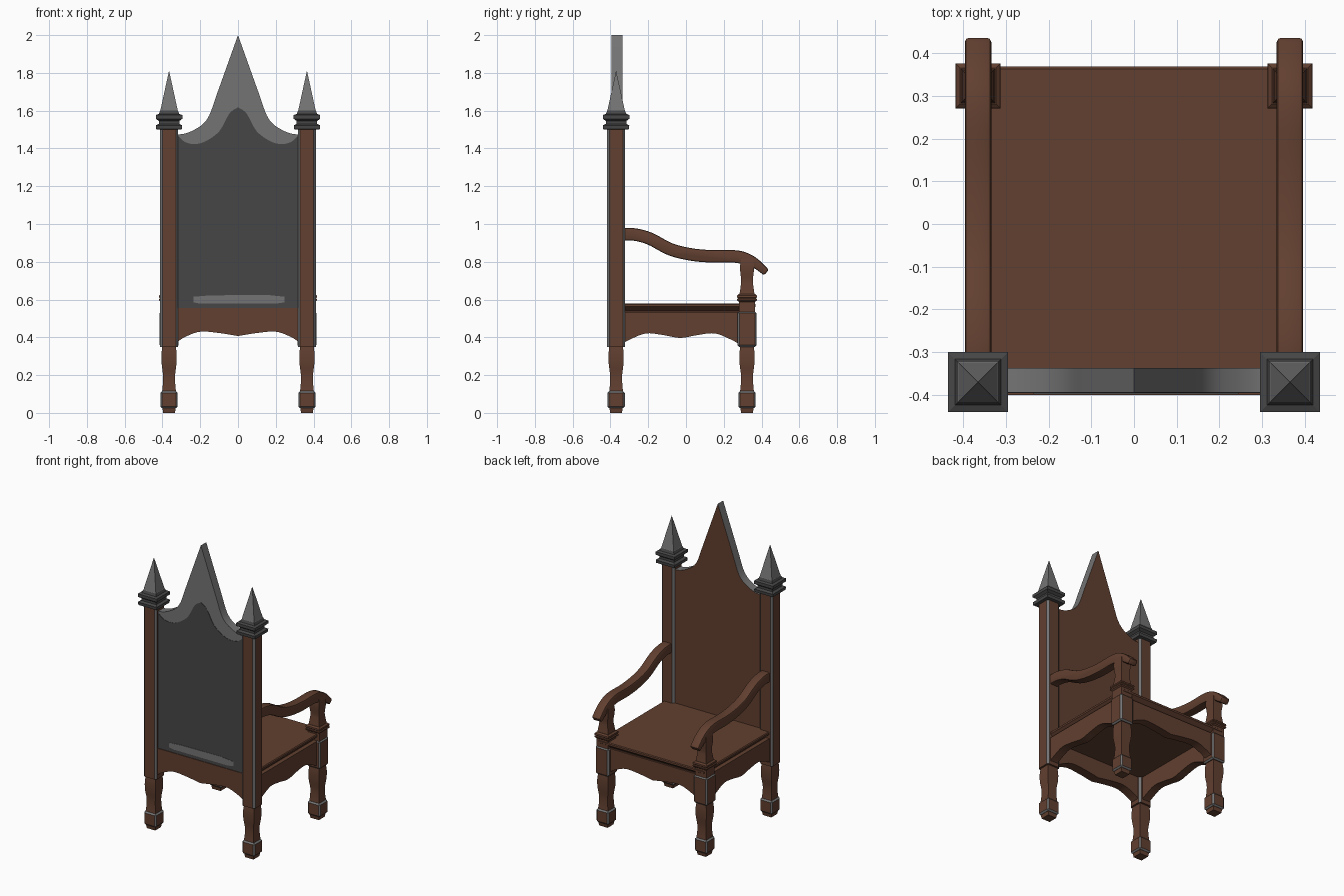
import bpy, bmesh, math
from mathutils import Vector

if "Cube" in bpy.data.objects:
    bpy.data.objects.remove(bpy.data.objects["Cube"])


def material(name, rgb):
    m = bpy.data.materials.new(name)
    m.diffuse_color = (*rgb, 1)
    m.use_nodes = True
    m.node_tree.nodes["Principled BSDF"].inputs["Base Color"].default_value = m.diffuse_color
    return m


BROWN = material("brown wood", (0.120, 0.050, 0.029))
LIGHT = material("light grey metal", (0.175, 0.175, 0.175))
DARK = material("dark grey metal", (0.062, 0.062, 0.062))


def finish(name, bm, mats, smooth=False):
    bmesh.ops.recalc_face_normals(bm, faces=bm.faces[:])
    me = bpy.data.meshes.new(name)
    bm.to_mesh(me)
    bm.free()
    for m in mats:
        me.materials.append(m)
    ob = bpy.data.objects.new(name, me)
    bpy.context.collection.objects.link(ob)
    if smooth:
        bpy.ops.object.select_all(action='DESELECT')
        ob.select_set(True)
        bpy.context.view_layer.objects.active = ob
        bpy.ops.object.shade_smooth_by_angle(angle=math.radians(35))
    return ob


def spline(pts, n=5):
    """Catmull-Rom curve through 2D points."""
    p = [Vector(q) for q in pts]
    p = [2 * p[0] - p[1]] + p + [2 * p[-1] - p[-2]]
    out = []
    for i in range(1, len(p) - 2):
        a, b, c, d = p[i - 1:i + 3]
        for k in range(n):
            t = k / n
            out.append(0.5 * (2 * b + (c - a) * t + (2 * a - 5 * b + 4 * c - d) * t * t
                              + (3 * b - a - 3 * c + d) * t ** 3))
    return out + [p[-2]]


def edged_box(name, lo, hi, bevel, vertical_only=False):
    """Wooden box with grey chamfered edges."""
    bm = bmesh.new()
    bmesh.ops.create_cube(bm, size=1)
    for v in bm.verts:
        v.co = Vector([(l + h) / 2 + c * (h - l) for l, h, c in zip(lo, hi, v.co)])
    edges = [e for e in bm.edges
             if not vertical_only or abs(e.verts[0].co.z - e.verts[1].co.z) > 0.01]
    bmesh.ops.bevel(bm, geom=edges, offset=bevel, segments=1, affect='EDGES')
    bm.normal_update()
    for f in bm.faces:
        f.material_index = int(max(abs(c) for c in f.normal) < 0.95)
    return finish(name, bm, [BROWN, LIGHT])


def square_turned(name, x, y, profile, mats, split=None, smooth=False):
    """Square section following a (z, half width) profile; above split the second material."""
    bm = bmesh.new()
    rings = [[bm.verts.new((x + sx * h, y + sy * h, z))
              for sx, sy in ((-1, -1), (1, -1), (1, 1), (-1, 1))] for z, h in profile]
    for a, b, (z, _) in zip(rings, rings[1:], profile):
        for i in range(4):
            j = (i + 1) % 4
            f = bm.faces.new((a[i], a[j], b[j], b[i]))
            f.material_index = int(split is not None and z >= split)
    bm.faces.new(rings[0])
    bm.faces.new(rings[-1])
    return finish(name, bm, mats, smooth)


def prism(name, outline, axis, lo, hi, mats, bevel=0, rule=None, smooth=False):
    """Extrude a (u, z) outline along x or y."""
    bm = bmesh.new()
    place = (lambda u, z, t: (t, u, z)) if axis == 'x' else (lambda u, z, t: (u, t, z))
    a = [bm.verts.new(place(u, z, lo)) for u, z in outline]
    b = [bm.verts.new(place(u, z, hi)) for u, z in outline]
    bm.faces.new(a)
    bm.faces.new(b)
    for i in range(len(a)):
        j = (i + 1) % len(a)
        bm.faces.new((a[i], a[j], b[j], b[i]))
    bmesh.ops.recalc_face_normals(bm, faces=bm.faces[:])
    bm.normal_update()
    if rule:
        for f in bm.faces:
            f.material_index = rule(f.normal)
    if bevel:
        sharp = [e for e in bm.edges if e.calc_face_angle(0) > 0.9]
        bmesh.ops.bevel(bm, geom=sharp, offset=bevel, segments=2, profile=0.5, affect='EDGES')
    return finish(name, bm, mats, smooth)


def both_sides(half):
    """Mirror a left-to-centre curve to the right."""
    return half + [(-u, z) for u, z in reversed(half[:-1])]


PX, BY, FY = 0.365, -0.37, 0.323
LEG = [tuple(p) for p in spline([(0.11, 0.037), (0.15, 0.033), (0.20, 0.032), (0.26, 0.039),
                                 (0.31, 0.040), (0.352, 0.036)])]
BALUSTER = [tuple(p) for p in spline([(0.62, 0.041), (0.66, 0.035), (0.70, 0.031),
                                      (0.75, 0.036), (0.785, 0.036), (0.825, 0.029)])]
CAP = [(1.50, 0.058), (1.502, 0.068), (1.522, 0.070), (1.53, 0.054), (1.545, 0.054),
       (1.557, 0.070), (1.577, 0.070), (1.583, 0.054), (1.60, 0.047), (1.601, 0.046), (1.81, 0.0005)]
ARM = spline([(-0.33, 0.946), (-0.27, 0.944), (-0.19, 0.922), (-0.085, 0.867), (0.02, 0.84),
              (0.13, 0.829), (0.25, 0.829), (0.32, 0.815), (0.37, 0.79), (0.426, 0.743)], 4)

for s, side in ((-1, "left"), (1, "right")):
    x = s * PX
    # turned legs with block feet
    for y, end in ((BY, "back"), (FY, "front")):
        tag = f"{side}_{end}"
        square_turned(f"{tag}_leg", x, y, LEG, [BROWN], smooth=True)
        edged_box(f"{tag}_foot", (x - 0.046, y - 0.046, 0.025), (x + 0.046, y + 0.046, 0.115), 0.009)
        square_turned(f"{tag}_foot_pad", x, y, [(0, 0.031), (0.03, 0.036)], [BROWN])
    # tall back post and its spire
    edged_box(f"{side}_back_post", (x - 0.048, BY - 0.048, 0.35), (x + 0.048, BY + 0.048, 1.505),
              0.012, True)
    square_turned(f"{side}_spire", x, BY, CAP, [DARK, LIGHT], split=1.59)
    # front block, collar and arm support
    edged_box(f"{side}_front_block", (x - 0.05, FY - 0.05, 0.35), (x + 0.05, FY + 0.05, 0.537), 0.009)
    square_turned(f"{side}_arm_collar", x, FY,
                  [(0.53, 0.043), (0.588, 0.043), (0.595, 0.052), (0.603, 0.053), (0.607, 0.048),
                   (0.612, 0.053), (0.622, 0.052), (0.63, 0.042)], [BROWN])
    square_turned(f"{side}_arm_support", x, FY, BALUSTER, [BROWN], smooth=True)
    # curved arm, thinning at the tip
    top, low = [], []
    for i, p in enumerate(ARM):
        d = (ARM[min(i + 1, len(ARM) - 1)] - ARM[max(i - 1, 0)]).normalized()
        n = Vector((-d.y, d.x)) * (0.033 if p.x < 0.3 else 0.033 - 0.11 * (p.x - 0.3))
        top.append(tuple(p + n))
        low.append(tuple(p - n))
    prism(f"{side}_arm", top + low[::-1], 'x', x - 0.031, x + 0.031, [BROWN], 0.009, smooth=True)
    # side apron with scalloped bottom
    side_curve = [tuple(p) for p in spline([(-0.34, 0.365), (-0.29, 0.392), (-0.21, 0.421),
                                            (-0.12, 0.412), (-0.03, 0.397), (0.06, 0.412),
                                            (0.15, 0.421), (0.23, 0.392), (0.29, 0.36)])]
    prism(f"{side}_apron", side_curve + [(0.29, 0.535), (-0.34, 0.535)], 'x',
          x - 0.028, x + 0.028, [BROWN], smooth=True)

# back and front aprons
half = [tuple(p) for p in spline([(-0.33, 0.37), (-0.28, 0.402), (-0.20, 0.43),
                                  (-0.10, 0.423), (0, 0.407)])]
scallop = both_sides(half)
prism("back_apron", scallop + [(0.33, 0.556), (-0.33, 0.556)], 'y', -0.40, -0.338, [BROWN], smooth=True)
prism("front_apron", scallop + [(0.33, 0.535), (-0.33, 0.535)], 'y', FY - 0.028, FY + 0.028,
      [BROWN], smooth=True)

# seat board with an undercut moulding
bm = bmesh.new()
loops = []
for z, g in ((0.528, 0.028), (0.54, 0.026), (0.557, 0.006), (0.562, 0), (0.574, 0), (0.579, 0.005)):
    hx, y1 = 0.392 - g, 0.368 - g
    loops.append([bm.verts.new(c) for c in ((-hx, -0.345, z), (hx, -0.345, z), (hx, y1, z), (-hx, y1, z))])
for a, b in zip(loops, loops[1:]):
    for i in range(4):
        bm.faces.new((a[i], a[(i + 1) % 4], b[(i + 1) % 4], b[i]))
bm.faces.new(loops[0])
bm.faces.new(loops[-1])
finish("seat", bm, [BROWN])

# pointed backrest: wood facing the seat, metal rim and rear
crest = [tuple(p) for p in spline([(-0.325, 1.473), (-0.28, 1.479), (-0.235, 1.497), (-0.185, 1.53),
                                   (-0.15, 1.58), (-0.118, 1.67)])] + [(0, 2.0)]
prism("backrest", both_sides(crest) + [(0.325, 0.553), (-0.325, 0.553)], 'y', -0.394, -0.337,
      [LIGHT, BROWN], rule=lambda n: int(n.y > 0.9), smooth=True)

# dark rear panel leaving a lighter crest, and the light strip near its foot
inner = [tuple(p) for p in spline([(-0.32, 1.468), (-0.285, 1.437), (-0.24, 1.424), (-0.18, 1.434),
                                   (-0.10, 1.49), (-0.045, 1.585), (0, 1.618)])]
prism("rear_panel", both_sides(inner) + [(0.32, 0.555), (-0.32, 0.555)], 'y', -0.396, -0.392, [DARK])
prism("rear_light_strip", [(-0.235, 0.585), (-0.2, 0.578), (0.2, 0.578), (0.245, 0.585),
                           (0.245, 0.615), (0.15, 0.625), (-0.15, 0.622), (-0.235, 0.615)],
      'y', -0.398, -0.394, [LIGHT])
